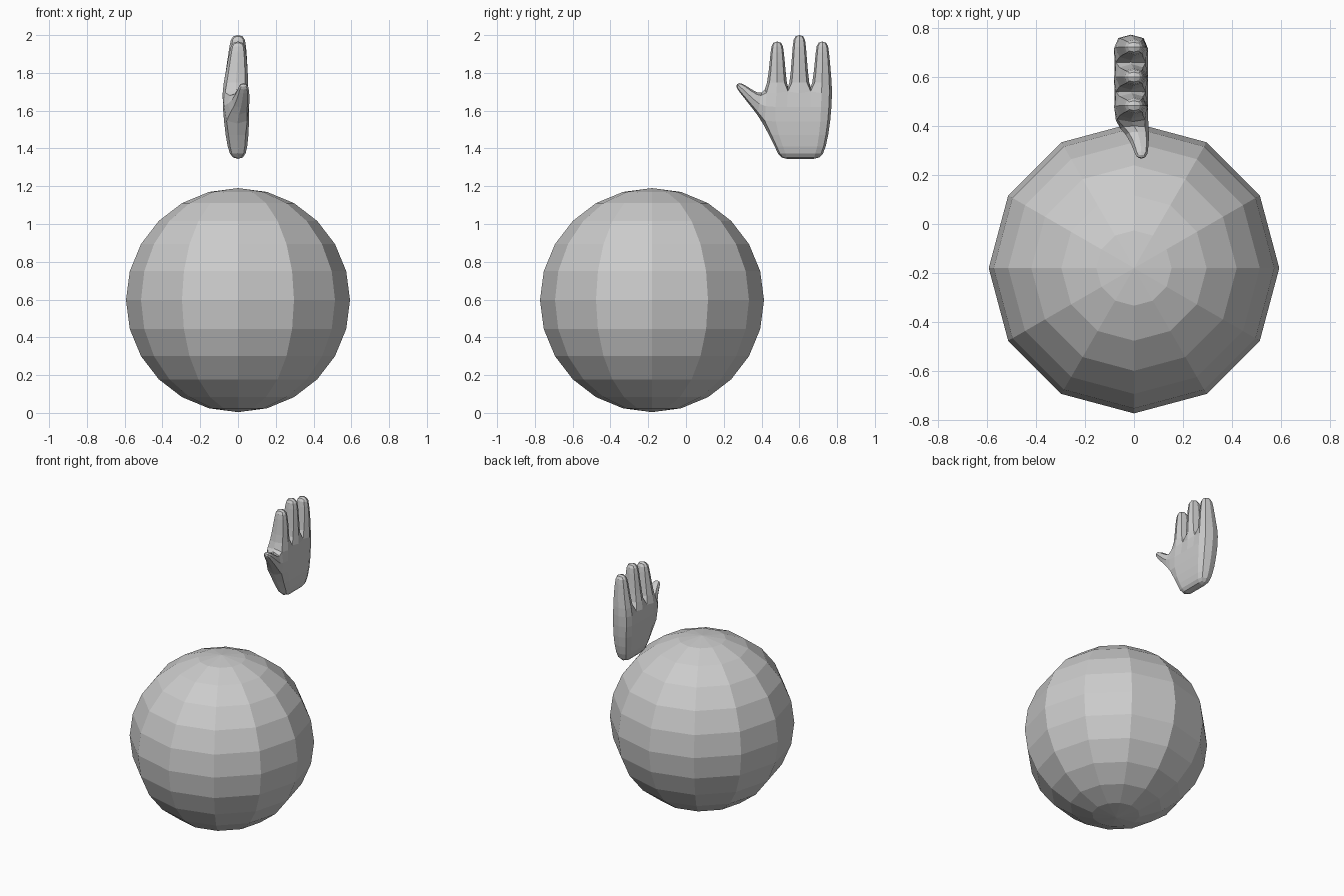
import bpy, bmesh
from mathutils import Matrix

if "Cube" in bpy.data.objects:
    bpy.data.objects.remove(bpy.data.objects["Cube"])


def make_object(name, bm):
    bmesh.ops.recalc_face_normals(bm, faces=bm.faces)
    mesh = bpy.data.meshes.new(name)
    bm.to_mesh(mesh)
    bm.free()
    obj = bpy.data.objects.new(name, mesh)
    bpy.context.collection.objects.link(obj)
    return obj


# body: low-poly ball, 12 segments and 12 rings
bm = bmesh.new()
bmesh.ops.create_uvsphere(bm, u_segments=12, v_segments=12, radius=0.593,
                          matrix=Matrix.Translation((0, -0.18, 0.597)))
make_object("ball_body", bm)

# hand: box cage rounded by one subdivision step
bm = bmesh.new()


def extend(ring, sections):
    """Bridge a four-point ring through further rings and cap the end."""
    for pts in sections:
        new = [bm.verts.new(p) for p in pts]
        for i in range(4):
            j = (i + 1) % 4
            bm.faces.new((ring[i], ring[j], new[j], new[i]))
        ring = new
    bm.faces.new(ring)


# palm rows: z, x left, x right, four column positions in y
rows = [
    (1.345, -0.03, 0.03, (0.50, 0.57, 0.64, 0.71)),
    (1.40, -0.055, 0.05, (0.475, 0.56, 0.65, 0.74)),
    (1.54, -0.075, 0.06, (0.405, 0.53, 0.66, 0.765)),
    (1.70, -0.085, 0.055, (0.42, 0.54, 0.66, 0.775)),
]
g = [[(bm.verts.new((x0, y, z)), bm.verts.new((x1, y, z))) for y in ys]
     for z, x0, x1, ys in rows]
for r in range(3):
    for c in range(3):
        for s in (0, 1):
            bm.faces.new((g[r][c][s], g[r][c + 1][s], g[r + 1][c + 1][s], g[r + 1][c][s]))
    for c in (0, 3):
        if (r, c) != (2, 0):
            bm.faces.new((g[r][c][0], g[r][c][1], g[r + 1][c][1], g[r + 1][c][0]))
for c in range(3):
    bm.faces.new((g[0][c][0], g[0][c][1], g[0][c + 1][1], g[0][c + 1][0]))

# fingers
for c, (y, tip) in enumerate([(0.483, 1.966), (0.60, 2.0), (0.722, 1.966)]):
    sections = []
    for z, hy, x0, x1 in [(1.80, 0.045, -0.065, 0.052),
                          (tip - 0.05, 0.035, -0.045, 0.043),
                          (tip, 0.025, -0.03, 0.03)]:
        sections.append([(x0, y - hy, z), (x1, y - hy, z), (x1, y + hy, z), (x0, y + hy, z)])
    extend([g[3][c][0], g[3][c][1], g[3][c + 1][1], g[3][c + 1][0]], sections)

# thumb: lower and upper edge points, x range
sections = []
for lo, hi, x0, x1 in [((0.35, 1.615), (0.38, 1.69), -0.03, 0.062),
                       ((0.285, 1.695), (0.315, 1.735), 0.0, 0.058),
                       ((0.262, 1.73), (0.278, 1.75), 0.01, 0.05)]:
    sections.append([(x0, *lo), (x1, *lo), (x1, *hi), (x0, *hi)])
extend([g[2][0][0], g[2][0][1], g[3][0][1], g[3][0][0]], sections)

hand = make_object("hand", bm)
sub = hand.modifiers.new("round", 'SUBSURF')
sub.levels = sub.render_levels = 1
sub.use_limit_surface = False
